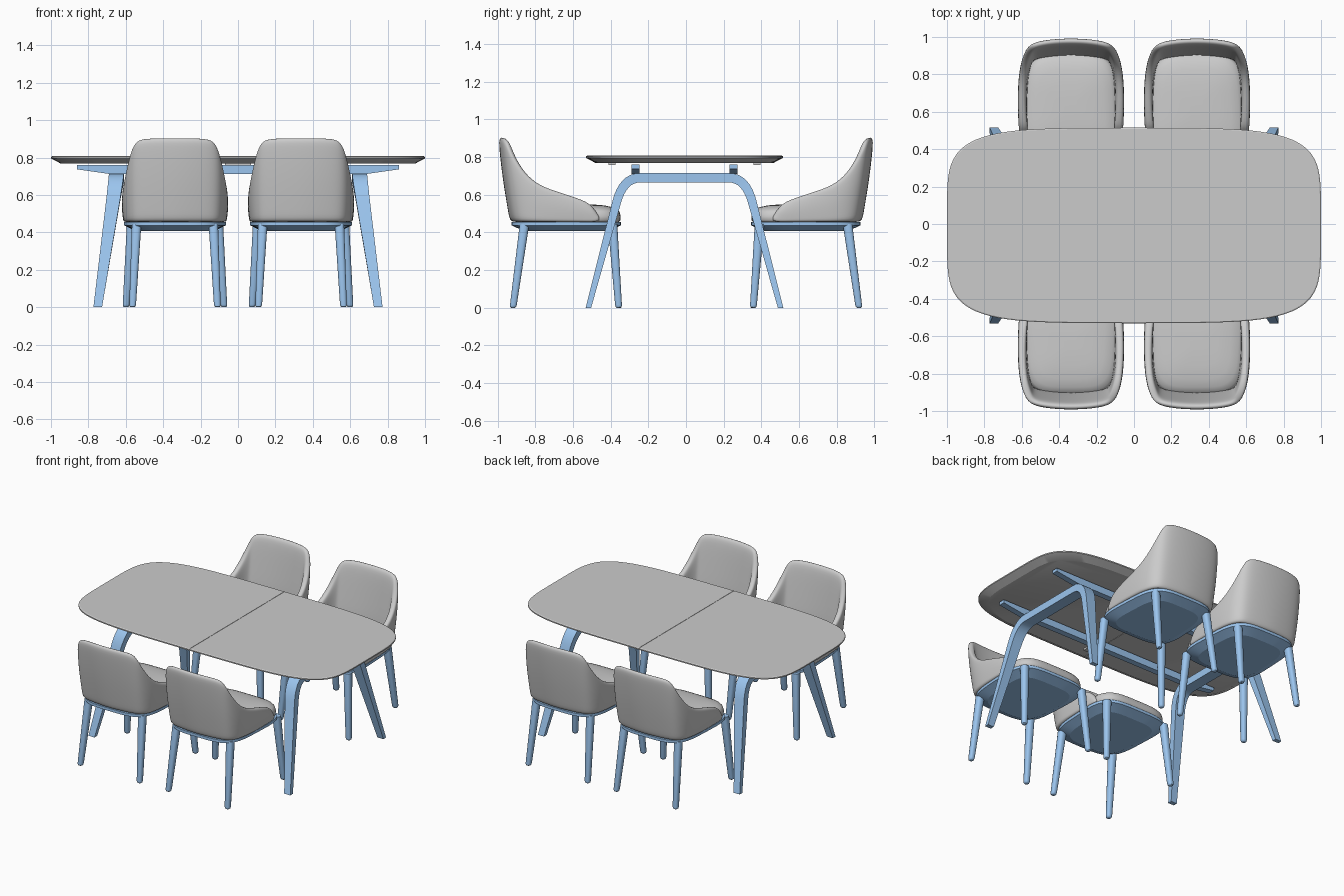
import bpy, bmesh
from math import sin, cos, pi, radians, copysign
from mathutils import Vector

if "Cube" in bpy.data.objects:
    bpy.data.objects.remove(bpy.data.objects["Cube"])

blue = bpy.data.materials.new("frame_blue")
blue.diffuse_color = (0.33, 0.56, 0.86, 1)
blue.use_nodes = True
blue.node_tree.nodes["Principled BSDF"].inputs["Base Color"].default_value = blue.diffuse_color
TY = -0.008  # table centre in y


def loft(name, rings, mat=None, angle=35, subsurf=0):
    """Skin a list of equal-length closed rings and cap both ends."""
    bm = bmesh.new()
    vs = [[bm.verts.new(p) for p in r] for r in rings]
    n = len(vs[0])
    for a, b in zip(vs, vs[1:]):
        for i in range(n):
            j = (i + 1) % n
            bm.faces.new((a[i], a[j], b[j], b[i]))
    bm.faces.new(vs[0])
    bm.faces.new(vs[-1])
    bmesh.ops.recalc_face_normals(bm, faces=bm.faces)
    me = bpy.data.meshes.new(name)
    bm.to_mesh(me)
    bm.free()
    me.shade_smooth()
    if not subsurf:
        me.set_sharp_from_angle(angle=radians(angle))
    if mat:
        me.materials.append(mat)
    ob = bpy.data.objects.new(name, me)
    bpy.context.collection.objects.link(ob)
    if subsurf:
        m = ob.modifiers.new("smooth", 'SUBSURF')
        m.levels = m.render_levels = subsurf
    return ob


def spow(v, e):
    return copysign(abs(v) ** e, v)


def rect(c, u, v):
    """Rectangle around c with half-extent vectors u and v."""
    return [c + u + v, c - u + v, c - u - v, c + u - v]


# ---- table top: two halves of a superellipse with an undercut edge
def top_half(name, s):
    rings = []
    for d, z in ((0.006, 0.807), (0, 0.803), (0, 0.795), (0.05, 0.769)):
        ring = []
        for i in range(49):
            t = -pi / 2 + pi * i / 48
            x = spow(cos(t), 0.4) if 0 < i < 48 else 0
            y = spow(sin(t), 0.4) * (1 - 0.025 * x * x)
            ring.append((s * (0.0012 + x * (0.9988 - d)), TY + y * (0.523 - d), z))
        rings.append(ring)
    loft(name, rings, angle=25)


top_half("table_top_right", 1)
top_half("table_top_left", -1)

# ---- joining plates under the seam, and the long support beams
for side in (-1, 1):
    y = TY + side * 0.385
    loft("seam_plate", [rect(Vector((x, y, 0.765)), Vector((0, 0.018, 0)), Vector((0, 0, 0.008)))
                        for x in (-0.07, 0.07)])
    y = TY + side * 0.259
    loft("support_beam", [[(x, y - 0.021, z), (x, y + 0.021, z), (x, y + 0.021, 0.759), (x, y - 0.021, 0.759)]
                          for x, z in ((-0.86, 0.737), (-0.8, 0.728), (-0.68, 0.711),
                                       (0.68, 0.711), (0.8, 0.728), (0.86, 0.737))], blue)

# ---- bent U-shaped leg frames
p0, p1, p2 = Vector((0.360, 0.56)), Vector((0.326, 0.69)), Vector((0.235, 0.69))
half = [Vector((0.51, 0))] + [p0 * (1 - t) ** 2 + p1 * 2 * t * (1 - t) + p2 * t * t
                              for t in (i / 8 for i in range(9))]
path = half + [Vector((-p.x, p.y)) for p in reversed(half)]
for s in (-1, 1):
    rings = []
    for i, p in enumerate(path):
        a, b = path[max(i - 1, 0)], path[min(i + 1, len(path) - 1)]
        t = (b - a).normalized()
        k = p.y / 0.69
        nrm = Vector((0, t.y, -t.x)) * (0.015 + 0.010 * k)
        if p.y == 0:
            nrm.z = 0
        c = Vector((s * (0.75 - 0.1 * k), TY + p.x, p.y))
        rings.append(rect(c, Vector((0.023 + 0.017 * k, 0, 0)), nrm))
    loft("table_leg_frame", rings, blue)


# ---- chair parts, facing -y
def plan(k, z, cy, hx, hy, taper=0.1, n=64):
    ring = []
    for i in range(n):
        a = 2 * pi * i / n
        x, y = spow(cos(a), 0.5), spow(sin(a), 0.5)
        ring.append((x * hx * k * (1 - taper * (y + 1) / 2), cy + y * hy * k, z))
    return ring


chair = []
chair.append(loft("seat_frame", [plan(k, z, 0.636, 0.282, 0.29) for k, z in
                                 ((0.78, 0.408), (0.96, 0.432), (1, 0.437), (1, 0.456))], blue, 20))
chair.append(loft("seat_cushion", [plan(k, z, 0.63, 0.27, 0.282) for k, z in
                                   ((0.97, 0.455), (1, 0.465), (1.005, 0.485), (0.985, 0.508), (0.95, 0.52),
                                    (0.86, 0.533), (0.7, 0.543), (0.45, 0.549), (0.15, 0.551))], None, 60))

# wraparound shell: base x, y then rim x, y, z from arm front to back centre
prof = [(.268, .43, .272, .505, .552), (.274, .52, .280, .56, .575), (.276, .63, .285, .66, .608),
        (.272, .75, .282, .78, .645), (.262, .82, .270, .865, .715), (.245, .87, .250, .925, .81),
        (.215, .905, .225, .965, .882), (.16, .92, .175, .985, .897), (.08, .93, .09, .997, .90),
        (0, .935, 0, 1.0, .90)]
prof = prof + [(-a, b, -c, d, e) for a, b, c, d, e in reversed(prof[:-1])]
rings = []
for i, (bx, by, tx, ty, tz) in enumerate(prof):
    a, b = prof[max(i - 1, 0)], prof[min(i + 1, len(prof) - 1)]
    t = Vector((b[0] + b[2] - a[0] - a[2], b[1] + b[3] - a[1] - a[3], 0)).normalized()
    inward = Vector((-t.y, t.x, 0))
    base, rim = Vector((bx, by, 0.455)), Vector((tx, ty, tz))
    ring = []
    for f, d in ((0, 0), (0.1, -0.002), (0.5, -0.006), (0.9, 0), (1.01, 0.008),
                 (1.01, 0.036), (0.9, 0.044), (0.5, 0.044), (0, 0.044)):
        ring.append(base.lerp(rim, f) + inward * d)
    rings.append(ring)
chair.append(loft("backrest_shell", rings, None, subsurf=2))

# tapered splayed legs
for s in (-1, 1):
    for name, top, foot in (("front_leg", (0.232, 0.390), (0.262, 0.357)),
                            ("back_leg", (0.205, 0.857), (0.227, 0.918))):
        rings = []
        for z, r in ((0.445, 0.026), (0.015, 0.0185), (0.004, 0.016), (0, 0.011)):
            k = z / 0.445
            x, y = (foot[j] + (top[j] - foot[j]) * k for j in (0, 1))
            rings.append([(s * (x + r * spow(cos(q), 0.75)), y + r * spow(sin(q), 0.75), z)
                          for q in (2 * pi * (j + 0.5) / 12 for j in range(12))])
        chair.append(loft(name, rings, blue, 40))

# ---- four chairs, two on each long side
for x, rot in ((0.337, 0), (-0.337, 0), (0.337, pi), (-0.337, pi)):
    first = (x, rot) == (-0.337, pi)
    for ob in chair:
        o = ob
        if not first:
            o = ob.copy()
            bpy.context.collection.objects.link(o)
        o.location.x = x
        o.rotation_euler.z = rot
